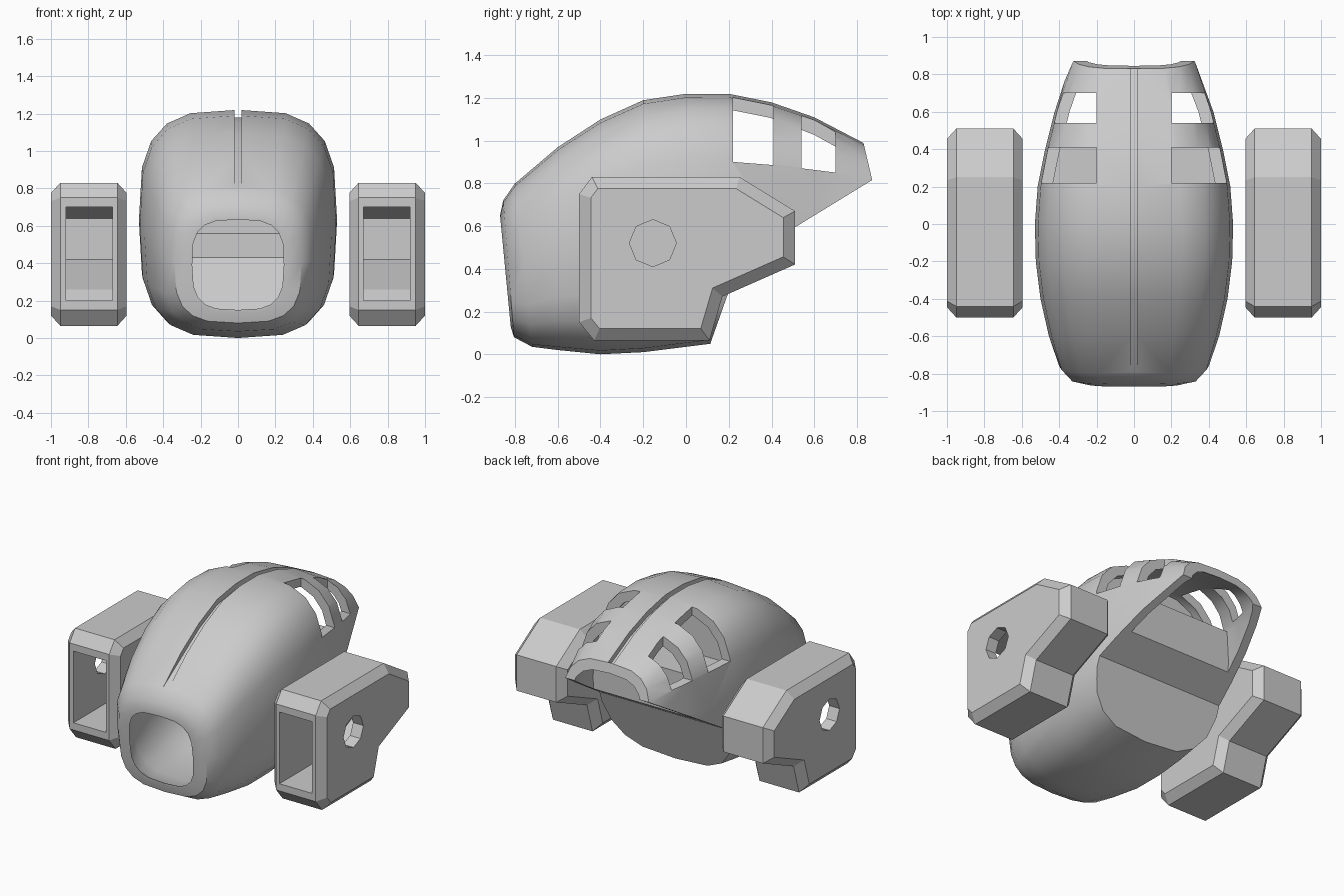
import bpy, bmesh, math

if "Cube" in bpy.data.objects:
    bpy.data.objects.remove(bpy.data.objects["Cube"])

# station: bottom y, bottom z, top y, top z, half width
STATIONS = [
    (-.82, .13, -.87, .65, .265), (-.805, .08, -.855, .72, .34), (-.72, .035, -.80, .80, .40),
    (-.6, .02, -.6, .97, .455), (-.4, 0, -.4, 1.10, .50), (-.2, .01, -.2, 1.19, .525),
    (0, .035, 0, 1.22, .53), (.2, .06, .2, 1.22, .515), (.4, .09, .4, 1.18, .475),
    (.6, .17, .6, 1.11, .425), (.993, .3, .83, .99, .335)]


def finish(name, bm):
    bmesh.ops.recalc_face_normals(bm, faces=bm.faces[:])
    me = bpy.data.meshes.new(name)
    bm.to_mesh(me)
    bm.free()
    ob = bpy.data.objects.new(name, me)
    bpy.context.collection.objects.link(ob)
    return ob


def loft(name, stations, sides=20, power=3.2):
    bm = bmesh.new()
    rings = []
    for yb, zb, yt, zt, hw in stations:
        ring = []
        for i in range(sides):
            a = 2 * math.pi * i / sides
            c, s = math.cos(a), math.sin(a)
            x = math.copysign(abs(c) ** (2 / power), c) * hw
            t = .5 + .5 * math.copysign(abs(s) ** (2 / power), s)
            ring.append(bm.verts.new((x, yb + (yt - yb) * t, zb + (zt - zb) * t)))
        rings.append(ring)
    for r, q in zip(rings, rings[1:]):
        for i in range(sides):
            j = (i + 1) % sides
            bm.faces.new((r[i], r[j], q[j], q[i]))
    bm.faces.new(rings[0])
    bm.faces.new(rings[-1])
    return finish(name, bm)


def prism(name, profile, x0, x1, chamfer=0):
    """Side profile (y, z) extruded along x, optionally with chamfered caps."""
    bm = bmesh.new()
    a = [bm.verts.new((x0 + chamfer, y, z)) for y, z in profile]
    b = [bm.verts.new((x1 - chamfer, y, z)) for y, z in profile]
    caps = [bm.faces.new(a), bm.faces.new(b)]
    for i in range(len(a)):
        j = (i + 1) % len(a)
        bm.faces.new((a[i], a[j], b[j], b[i]))
    bmesh.ops.recalc_face_normals(bm, faces=bm.faces[:])
    if chamfer:
        for f in caps:
            bmesh.ops.inset_region(bm, faces=[f], thickness=.055, depth=chamfer,
                                   use_even_offset=True)
    return finish(name, bm)


def boolean(ob, cutter, op='DIFFERENCE'):
    m = ob.modifiers.new("cut", 'BOOLEAN')
    m.operation, m.object, m.solver = op, cutter, 'EXACT'
    bpy.context.view_layer.objects.active = ob
    bpy.ops.object.modifier_apply(modifier=m.name)
    bpy.data.objects.remove(cutter)


# Rounded body shell, undercut at the back
body = loft("body", STATIONS)
boolean(body, prism("undercut", [(.25, .435), (1.3, 1.078), (1.3, -.3), (-.01, -.3)], -1, 1))

# Inner surface: thin rim at the nose, open at the tail
inner = []
for k, (yb, zb, yt, zt, hw) in enumerate(STATIONS):
    t = .02 if k == 0 else .06
    inner.append((yb, zb + t, yt, zt - t, hw - t))
f, e = inner[0], inner[-1]
inner = [(f[0] - .05, f[1], f[2] - .05, f[3], f[4])] + inner
inner.append((e[0] + .1, e[1], e[2] + .1, e[3] - .04, e[4] - .02))
CHAMBERS = {
    "front_chamber": [(-1.2, -.3), (-.06, -.3), (.19, .43), (.40, .56), (.40, .80), (-1.2, .80)],
    "rear_chamber": [(.45, .3), (1.4, .3), (1.4, 1.4), (.16, 1.4), (.16, .85), (.45, .85)]}
for name, profile in CHAMBERS.items():
    cavity = loft(name, inner)
    boolean(cavity, prism("limit", profile, -1, 1), 'INTERSECT')
    boolean(body, cavity)

# Side windows near the tail
for s in (-1, 1):
    for y0, y1, z0, z1 in ((.22, .41, .90, .885), (.54, .70, .87, .85)):
        profile = [(y0, z0), (y1, z1), (y1, 1.4), (y0, 1.4)]
        boolean(body, prism("window", profile, min(s * .2, s * .8), max(s * .2, s * .8)))

# Groove along the spine
groove = [(yt, zt - (.0 if k == 0 else .04)) for k, (_, _, yt, zt, _) in enumerate(STATIONS[2:])]
boolean(body, prism("groove", groove + [(.83, 1.4), (-.80, 1.4)], -.02, .02))

bpy.ops.object.select_all(action='DESELECT')
body.select_set(True)
bpy.context.view_layer.objects.active = body
bpy.ops.object.shade_smooth_by_angle(angle=math.radians(38))

# Side pods with a front pocket and an octagonal port in the outer wall
POD = [(-.5, .15), (-.43, .065), (.11, .065), (.17, .27), (.51, .42),
       (.51, .67), (.25, .83), (-.44, .83), (-.5, .75)]
POCKET = [(-.6, .2), (.03, .2), (.10, .26), (.45, .42), (.45, .64), (.2, .7), (-.6, .7)]
PORT = [(-.155 + .11 * math.cos(i * math.pi / 4), .52 + .11 * math.sin(i * math.pi / 4))
        for i in range(8)]
for side, s in (("left", -1), ("right", 1)):
    def span(a, b):
        return min(s * a, s * b), max(s * a, s * b)
    pod = prism(side + "_pod", POD, *span(.595, 1.0), chamfer=.05)
    boolean(pod, prism("pocket", POCKET, *span(.67, .92)))
    boolean(pod, prism("port", PORT, *span(.85, 1.1)))
